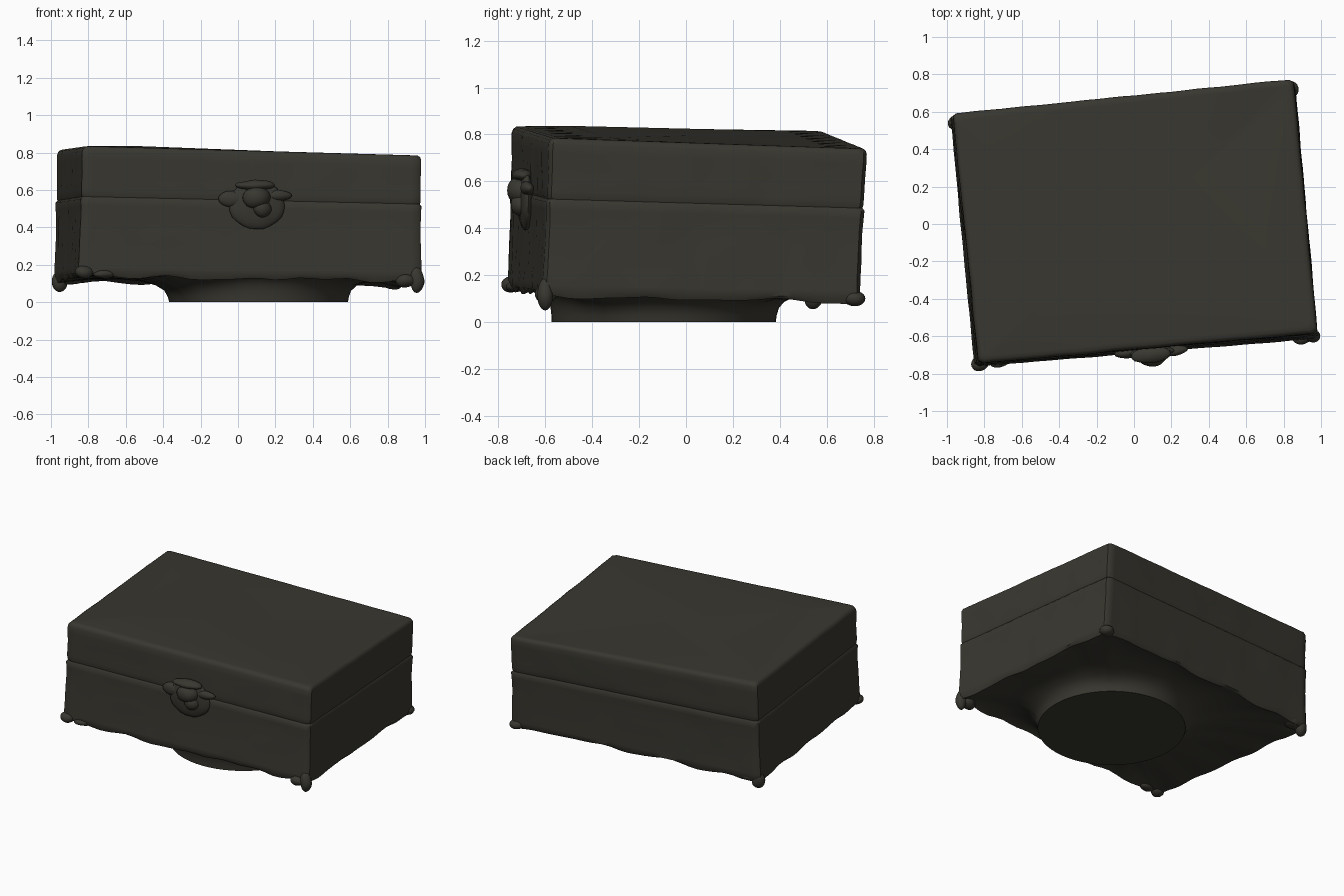
import bpy, bmesh, math
from mathutils import Vector, noise

if "Cube" in bpy.data.objects:
    bpy.data.objects.remove(bpy.data.objects["Cube"])

mat = bpy.data.materials.new("dark olive grey")
mat.diffuse_color = (0.040, 0.038, 0.029, 1)
mat.use_nodes = True
mat.node_tree.nodes["Principled BSDF"].inputs["Base Color"].default_value = mat.diffuse_color

# Leaning box corners: front-left, front-right, back-right, back-left
BOT = [Vector(p) for p in ((-0.855, -0.765, 0.145), (0.985, -0.615, 0.12),
                           (0.865, 0.745, 0.09), (-0.985, 0.58, 0.12))]
TOP = [Vector(p) for p in ((-0.83, -0.745, 0.835), (0.98, -0.582, 0.785),
                           (0.852, 0.775, 0.74), (-0.97, 0.592, 0.815))]
FOOT_C, FOOT_R = Vector((0.11, -0.095, 0)), 0.478
STEPS = [0.012, 0.03] + [i / 28 for i in range(2, 27)] + [0.97, 0.988]


def ring(w, inset=0.0, bumps=0.004):
    """Closed loop round the box at relative height w, pulled inward by inset."""
    cs = [b.lerp(t, w) for b, t in zip(BOT, TOP)]
    mid = sum(cs, Vector()) / 4
    cs = [c + Vector((-math.copysign(inset, c.x - mid.x),
                      -math.copysign(inset, c.y - mid.y), 0)) for c in cs]
    pts = []
    for i in range(4):
        a, b = cs[i], cs[(i + 1) % 4]
        side = (b - a).normalized()
        out = Vector((side.y, -side.x, 0))
        for t in STEPS:
            p = a.lerp(b, t)
            pts.append(p + out * bumps * noise.noise(p * 7))
    return pts


def under_ring(f, z):
    """Loop blending from the box edge (f=0) to the round foot (f=1)."""
    pts = []
    for p in ring(0, 0.015):
        d = p - FOOT_C
        d.z = 0
        c = FOOT_C + d.normalized() * FOOT_R
        q = p.lerp(c, f)
        wob = 0.025 * noise.noise(p * 5) * (1 - f) if f < 0.98 else 0
        q.z = z + wob + (p.z - 0.12) * (1 - f)
        pts.append(q)
    return pts


def finish(name, bm, angle=45):
    bmesh.ops.recalc_face_normals(bm, faces=bm.faces[:])
    me = bpy.data.meshes.new(name)
    bm.to_mesh(me)
    bm.free()
    me.materials.append(mat)
    ob = bpy.data.objects.new(name, me)
    bpy.context.collection.objects.link(ob)
    bpy.ops.object.select_all(action='DESELECT')
    ob.select_set(True)
    bpy.context.view_layer.objects.active = ob
    bpy.ops.object.shade_smooth_by_angle(angle=math.radians(angle))
    return ob


def loft(name, rings):
    bm = bmesh.new()
    loops = [[bm.verts.new(p) for p in r] for r in rings]
    n = len(loops[0])
    for a, b in zip(loops, loops[1:]):
        for i in range(n):
            bm.faces.new((a[i], a[(i + 1) % n], b[(i + 1) % n], b[i]))
    for r in (loops[0], loops[-1]):  # close both ends with a fan
        c = bm.verts.new(sum((v.co for v in r), Vector()) / n)
        for i in range(n):
            bm.faces.new((r[i], r[(i + 1) % n], c))
    return finish(name, bm)


def blobs(name, items):
    """Squashed balls: (centre, radii), turned to follow the front wall."""
    bm = bmesh.new()
    for i, (c, r) in enumerate(items):
        vs = bmesh.ops.create_uvsphere(bm, u_segments=20, v_segments=12, radius=1)["verts"]
        for v in vs:
            p = Vector((v.co.x * r[0], v.co.y * r[1], v.co.z * r[2]))
            p.y += p.x * 0.085
            p += Vector(c)
            v.co = p + v.co * 0.008 * noise.noise(p * 14)
    return finish(name, bm, 60)


# Lower box with flared round foot
under = [(1.0, 0.0), (0.985, 0.03), (0.95, 0.062), (0.86, 0.09), (0.72, 0.112),
         (0.5, 0.128), (0.25, 0.128), (0.08, 0.118), (0.0, 0.112)]
loft("box_base", [under_ring(f, z) for f, z in under]
     + [ring(0.02, 0.002), ring(0.06, 0.002), ring(0.15, 0.004), ring(0.25, 0.004),
        ring(0.35, 0.004), ring(0.45, 0.004), ring(0.54, 0.002), ring(0.59, 0.0), ring(0.61, 0.01)])

# Lid with soft top edge, slightly proud of the base at the seam
loft("lid", [ring(0.605, 0.01), ring(0.62, -0.006), ring(0.66, -0.004), ring(0.73, 0.003),
             ring(0.8, 0.003), ring(0.9, 0.0), ring(0.96, 0.0), ring(0.985, 0.006),
             ring(0.998, 0.018), ring(1.0, 0.04, 0), ring(1.002, 0.25, 0)])

# Clasp on the front: plate, wings, knob, lower mound
blobs("clasp", [((0.10, -0.685, 0.52), (0.15, 0.03, 0.13)),
                ((0.09, -0.70, 0.625), (0.105, 0.045, 0.028)),
                ((-0.03, -0.69, 0.55), (0.075, 0.03, 0.045)),
                ((0.22, -0.675, 0.57), (0.07, 0.03, 0.03)),
                ((0.10, -0.71, 0.56), (0.075, 0.052, 0.06)),
                ((0.13, -0.705, 0.50), (0.05, 0.045, 0.045))])

# Drooping corner feet
blobs("corner_feet", [((-0.82, -0.745, 0.16), (0.05, 0.04, 0.035)),
                      ((-0.72, -0.735, 0.15), (0.06, 0.035, 0.025)),
                      ((0.955, -0.6, 0.12), (0.038, 0.035, 0.07)),
                      ((0.90, -0.6, 0.115), (0.06, 0.045, 0.035)),
                      ((0.83, 0.71, 0.10), (0.05, 0.05, 0.035)),
                      ((-0.95, 0.545, 0.11), (0.042, 0.04, 0.055)),
                      ((-0.89, 0.54, 0.125), (0.07, 0.05, 0.035))])
